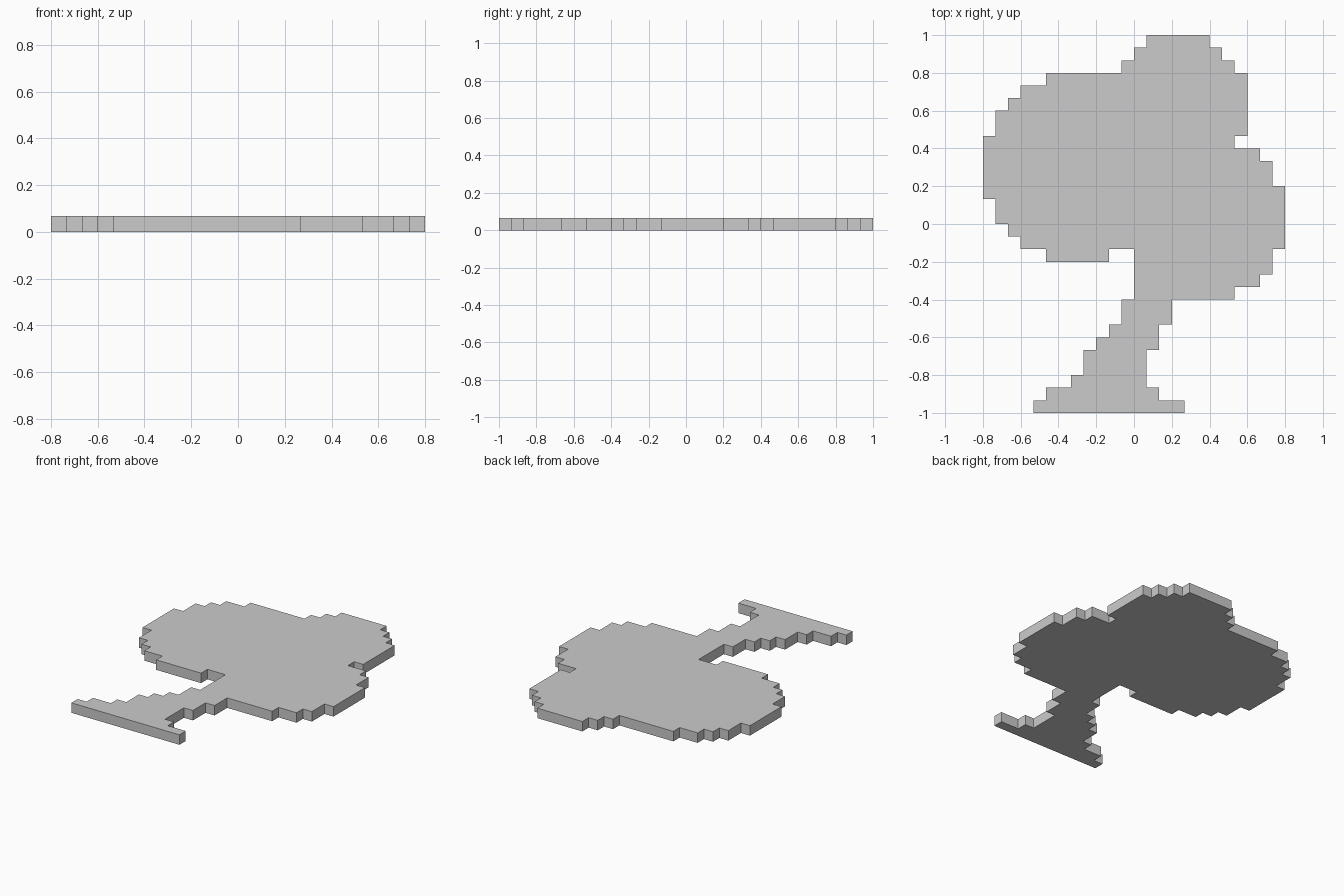
import bpy, bmesh

if "Cube" in bpy.data.objects:
    bpy.data.objects.remove(bpy.data.objects["Cube"])

CELL = 1 / 15  # one pixel of the stepped outline

# Stepped outline, clockwise from the top left: alternating dx, dy in cells
CROWN_RIGHT = [5, -1, 1, -1, 1, -1, 1, -5, -1, -1, 2, -1, 1, -2, 1, -5,
               -1, -2, -1, -1, -2, -1]
TRUNK = [-5, -2, -1, -2, -1, -3, 1, -1, 2, -1,
         -12, 1, 1, 1, 2, 1, 1, 2, 1, 1, 1, 1, 1, 2, 1, 4]
CROWN_LEFT = [-2, -1, -5, 1, -2, 1, -1, 1, -1, 2, -1, 5, 1, 2, 1, 1, 1, 1,
              2, 1, 6, 1, 1, 1, 1, 1]


def stepped_plate(name, start, steps, thickness):
    bm = bmesh.new()
    x, y = start
    verts = []
    for i, d in enumerate(steps):
        verts.append(bm.verts.new((x * CELL, y * CELL, 0)))
        if i % 2 == 0:
            x += d
        else:
            y += d
    face = bm.faces.new(verts)
    # Thicken the outline into a plate
    ext = bmesh.ops.extrude_face_region(bm, geom=[face], use_keep_orig=True)
    top = [g for g in ext["geom"] if isinstance(g, bmesh.types.BMVert)]
    bmesh.ops.translate(bm, verts=top, vec=(0, 0, thickness))
    bmesh.ops.recalc_face_normals(bm, faces=bm.faces)
    mesh = bpy.data.meshes.new(name)
    bm.to_mesh(mesh)
    bm.free()
    obj = bpy.data.objects.new(name, mesh)
    bpy.context.collection.objects.link(obj)
    return obj


# Flat pixel tree: crown and flared trunk in one plate
stepped_plate("tree_plate", (1, 15), CROWN_RIGHT + TRUNK + CROWN_LEFT, CELL)
